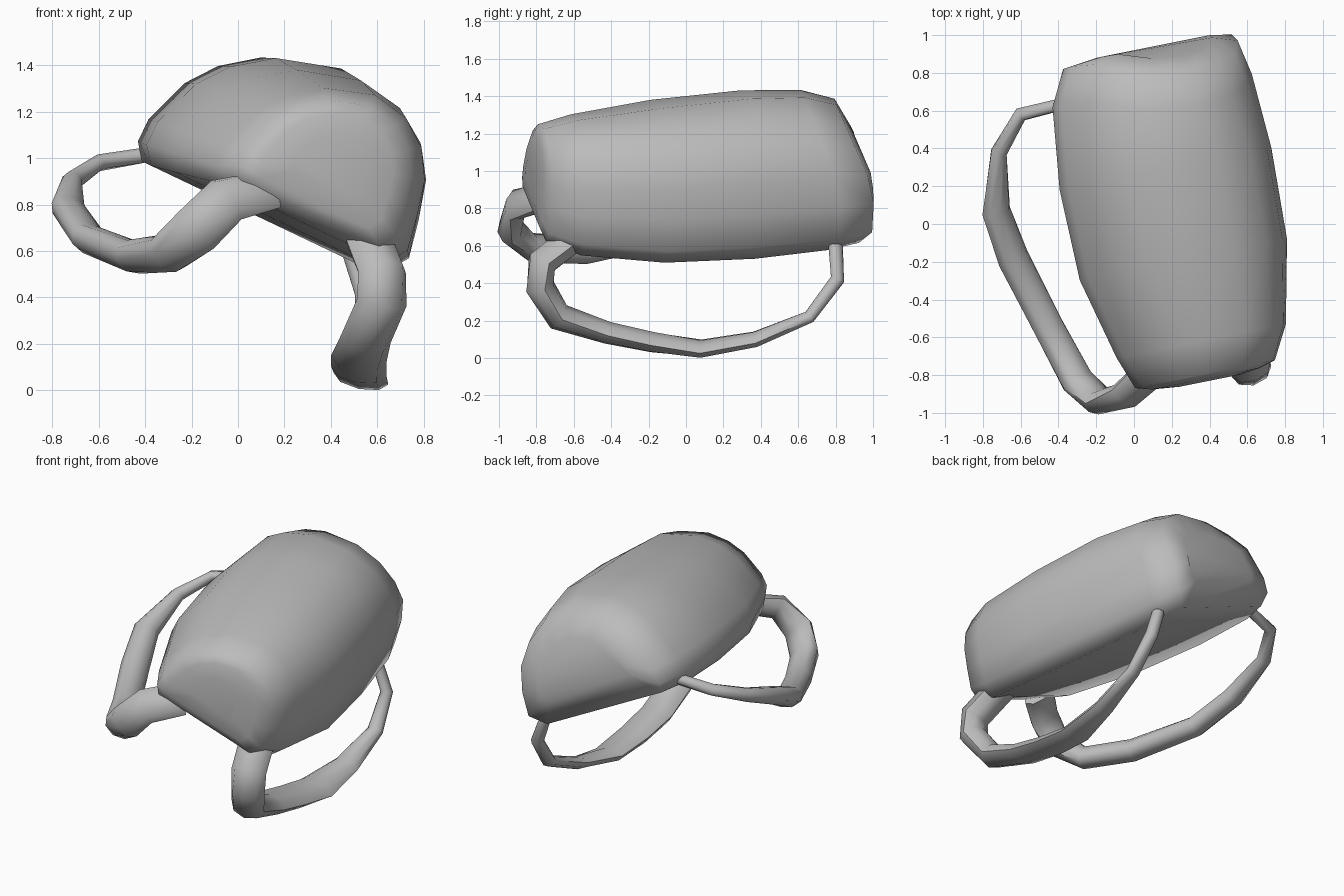
import bpy, bmesh, math
from mathutils import Vector

cube = bpy.data.objects.get("Cube")
if cube:
    bpy.data.objects.remove(cube)

GREY = (0.5, 0.5, 0.5, 1)
mat = bpy.data.materials.new("plain grey")
mat.use_nodes = True
mat.diffuse_color = GREY
mat.node_tree.nodes["Principled BSDF"].inputs["Base Color"].default_value = GREY


def loft(name, rings, angle):
    """Skin closed rings into a tube and close both ends."""
    bm = bmesh.new()
    loops = [[bm.verts.new(p) for p in ring] for ring in rings]
    n = len(loops[0])
    for a, b in zip(loops, loops[1:]):
        for i in range(n):
            j = (i + 1) % n
            bm.faces.new((a[i], a[j], b[j], b[i]))
    for ring in (loops[0], loops[-1]):
        bm.faces.new(ring)
    bmesh.ops.recalc_face_normals(bm, faces=bm.faces)
    mesh = bpy.data.meshes.new(name)
    bm.to_mesh(mesh)
    bm.free()
    mesh.materials.append(mat)
    obj = bpy.data.objects.new(name, mesh)
    bpy.context.collection.objects.link(obj)
    bpy.ops.object.select_all(action="DESELECT")
    obj.select_set(True)
    bpy.context.view_layer.objects.active = obj
    bpy.ops.object.shade_smooth_by_angle(angle=math.radians(angle))


# Pack body: one domed section, resized along the length and tilted sideways
ORIGIN = Vector((-0.38, 0, 0.97))
ACROSS = Vector((0.903, 0, -0.43))
UP = Vector((0.43, 0, 0.903))
DOME = [(0.05, 0), (0, 0.1), (0, 0.25), (0.07, 0.55), (0.16, 0.73), (0.3, 0.89),
        (0.54, 1), (0.72, 0.95), (0.85, 0.81), (0.93, 0.62), (0.97, 0.38), (1, 0.14), (0.94, 0)]
# y, left edge, right edge, floor, height, lean of the end
STATIONS = [
    (-0.87, 0.56, 0.87, 0.25, 0.23, 0),
    (-0.855, 0.43, 1.0, 0.16, 0.42, 0),
    (-0.83, 0.35, 1.09, 0.11, 0.53, 0),
    (-0.65, 0.26, 1.16, 0.06, 0.63, 0),
    (-0.2, 0.06, 1.18, 0.02, 0.70, 0),
    (0.3, -0.05, 1.09, 0, 0.73, 0),
    (0.75, -0.09, 0.98, 0, 0.70, 0.4),
    (0.94, -0.03, 0.90, 0.01, 0.64, 0.5),
    (0.96, 0.12, 0.75, 0.15, 0.34, 0.5),
]
rings = []
for y, left, right, floor, height, lean in STATIONS:
    ring = []
    for s, w in DOME:
        v = floor + w * height
        p = ORIGIN + ACROSS * (left + s * (right - left)) + UP * v
        # the back end slopes in above the middle and tucks under at the floor
        p.y = y + 0.2 * (p.x - 0.2) - lean * (max(0, v - 0.33) + 1.5 * max(0, 0.08 - v))
        ring.append(p)
    rings.append(ring)
loft("pack_body", rings, 80)


# Shoulder straps: flattened tubes that narrow toward the back
def strap(name, lateral, path):
    pts = [Vector(p[:3]) for p in path]
    rings = []
    for i, p in enumerate(pts):
        tangent = (pts[min(i + 1, len(pts) - 1)] - pts[max(i - 1, 0)]).normalized()
        side = Vector(lateral)
        side = (side - tangent * side.dot(tangent)).normalized()
        out = tangent.cross(side)
        wide, thick = path[i][3:]
        rings.append([p + side * wide * math.cos(k * math.pi / 4)
                      + out * thick * math.sin(k * math.pi / 4) for k in range(8)])
    loft(name, rings, 60)


strap("right_strap", ACROSS, [
    (0.12, -0.76, 0.86, 0.11, 0.06), (-0.05, -0.91, 0.82, 0.11, 0.06),
    (-0.18, -0.94, 0.69, 0.11, 0.07), (-0.30, -0.83, 0.59, 0.10, 0.07),
    (-0.45, -0.55, 0.575, 0.09, 0.07), (-0.64, -0.18, 0.65, 0.09, 0.065),
    (-0.73, 0.07, 0.78, 0.08, 0.06), (-0.715, 0.38, 0.90, 0.045, 0.045),
    (-0.60, 0.58, 0.98, 0.035, 0.04), (-0.36, 0.64, 1.02, 0.035, 0.035)])

strap("left_strap", (1, 0.25, -0.2), [
    (0.56, -0.58, 0.66, 0.11, 0.08), (0.62, -0.77, 0.51, 0.11, 0.08),
    (0.62, -0.78, 0.38, 0.11, 0.08), (0.55, -0.68, 0.22, 0.11, 0.075),
    (0.52, -0.42, 0.135, 0.12, 0.06), (0.52, -0.18, 0.085, 0.12, 0.055),
    (0.53, 0.08, 0.05, 0.12, 0.045), (0.55, 0.37, 0.10, 0.08, 0.04),
    (0.56, 0.66, 0.22, 0.05, 0.035), (0.54, 0.81, 0.42, 0.04, 0.04),
    (0.48, 0.80, 0.60, 0.035, 0.04)])
